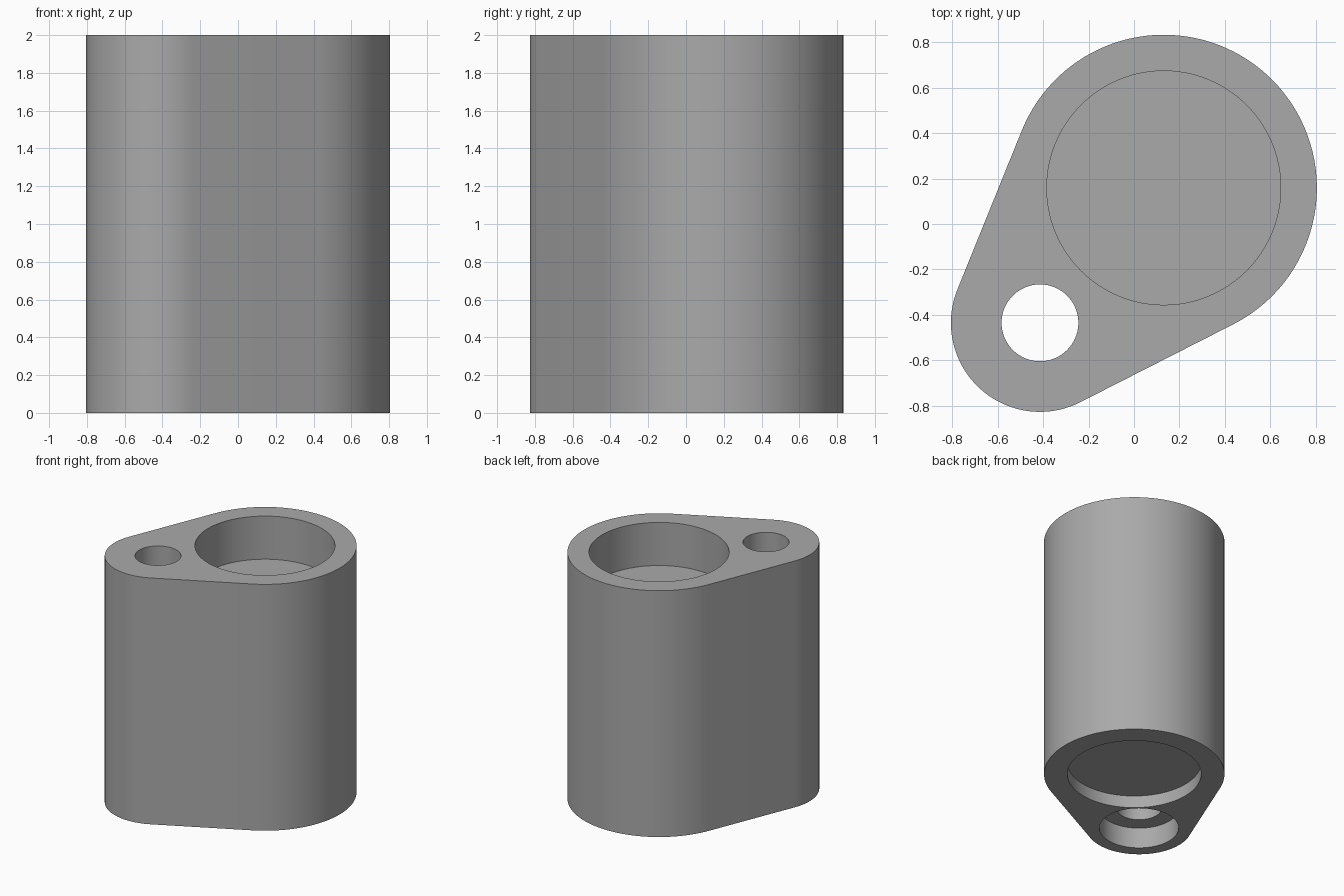
import bpy, bmesh, math
from mathutils import Vector

default = bpy.data.objects.get("Cube")
if default:
    bpy.data.objects.remove(default, do_unlink=True)

HEIGHT = 2.0
BIG, BIG_R = Vector((0.131, 0.159)), 0.674
SMALL, SMALL_R = Vector((-0.414, -0.435)), 0.392

grey = bpy.data.materials.new("plain grey")
grey.use_nodes = True
grey.diffuse_color = (0.4, 0.4, 0.4, 1)
grey.node_tree.nodes["Principled BSDF"].inputs["Base Color"].default_value = (0.4, 0.4, 0.4, 1)


def arc(centre, radius, start, end, steps):
    angles = [start + (end - start) * i / steps for i in range(steps + 1)]
    return [centre + radius * Vector((math.cos(a), math.sin(a))) for a in angles]


def prism(name, outline, z0, z1):
    """Extrude a closed outline between two heights."""
    bm = bmesh.new()
    face = bm.faces.new([bm.verts.new((p.x, p.y, z0)) for p in outline])
    top = bmesh.ops.extrude_face_region(bm, geom=[face])["geom"]
    verts = [g for g in top if isinstance(g, bmesh.types.BMVert)]
    bmesh.ops.translate(bm, verts=verts, vec=(0, 0, z1 - z0))
    bmesh.ops.recalc_face_normals(bm, faces=bm.faces[:])
    mesh = bpy.data.meshes.new(name)
    bm.to_mesh(mesh)
    bm.free()
    mesh.materials.append(grey)
    obj = bpy.data.objects.new(name, mesh)
    bpy.context.collection.objects.link(obj)
    return obj


# Teardrop body: two arcs joined by their common tangents
axis = SMALL - BIG
heading = math.atan2(axis.y, axis.x)
spread = math.acos((BIG_R - SMALL_R) / axis.length)
outline = arc(BIG, BIG_R, heading + spread, heading + 2 * math.pi - spread, 72)
outline += arc(SMALL, SMALL_R, heading - spread, heading + spread, 48)
body = prism("body", outline, 0, HEIGHT)

# Round recesses and the through hole: name, centre, radius, bottom, top
cuts = [
    ("top_recess", BIG, 0.515, HEIGHT - 0.35, HEIGHT + 0.1),
    ("bottom_recess", BIG, 0.5, -0.1, 0.1),
    ("through_hole", SMALL, 0.169, -0.1, HEIGHT + 0.1),
    ("bottom_counterbore", SMALL, 0.296, -0.1, 0.17),
]
cutters = []
for name, centre, radius, z0, z1 in cuts:
    cutter = prism(name + "_cutter", arc(centre, radius, 0, 2 * math.pi, 96)[:-1], z0, z1)
    cutter.hide_render = True
    cutters.append(cutter)
    cut = body.modifiers.new(name, "BOOLEAN")
    cut.operation = "DIFFERENCE"
    cut.solver = "EXACT"
    cut.object = cutter

# Apply the cuts and remove the cutters
bpy.ops.object.select_all(action="DESELECT")
body.select_set(True)
bpy.context.view_layer.objects.active = body
for cut in list(body.modifiers):
    bpy.ops.object.modifier_apply(modifier=cut.name)
for cutter in cutters:
    bpy.data.objects.remove(cutter, do_unlink=True)
bpy.ops.object.shade_smooth_by_angle(angle=math.radians(30))
